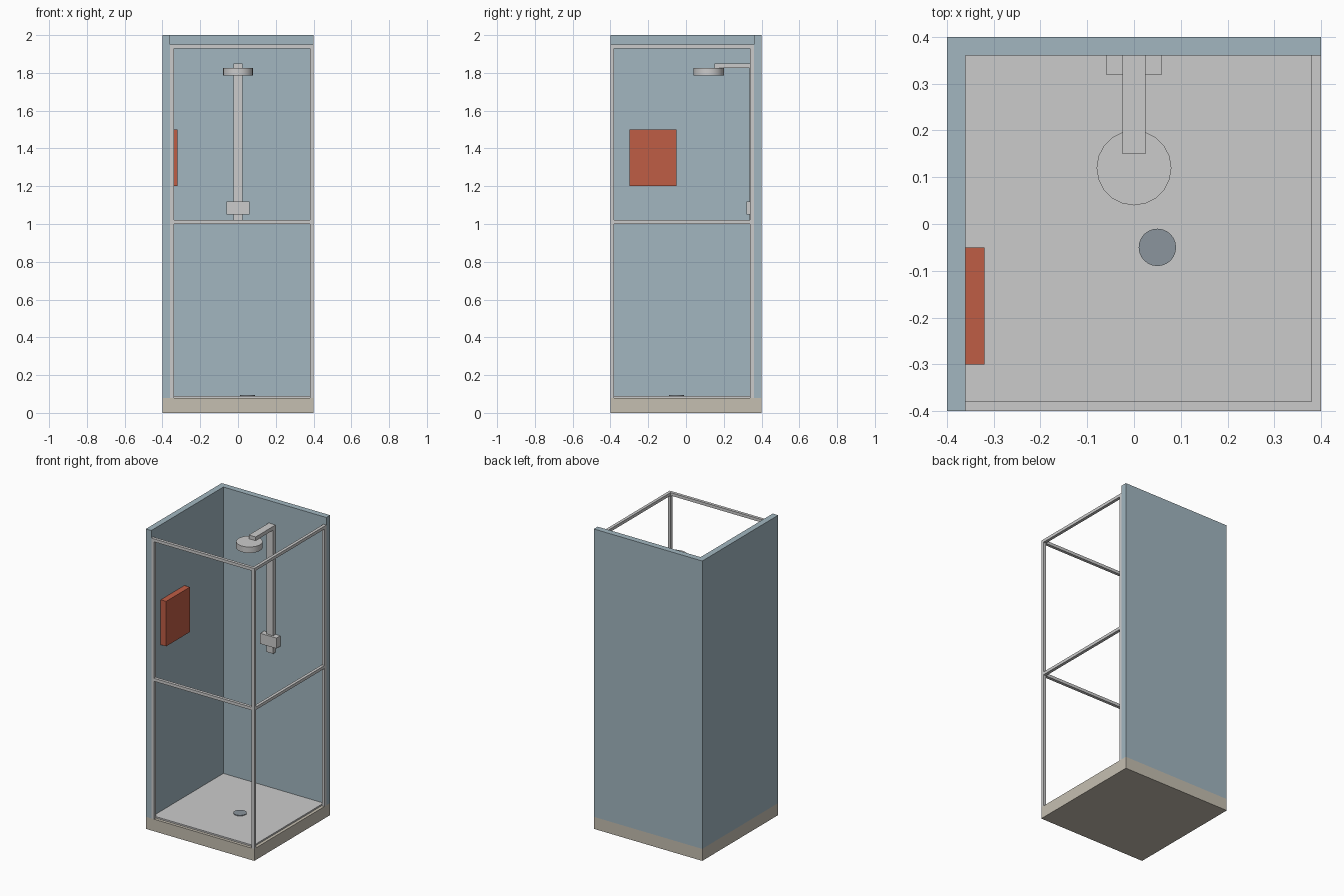
import bpy, bmesh, math
from mathutils import Matrix

if "Cube" in bpy.data.objects:
    bpy.data.objects.remove(bpy.data.objects["Cube"])


def material(name, rgb):
    m = bpy.data.materials.new(name)
    m.diffuse_color = (*rgb, 1)
    m.use_nodes = True
    m.node_tree.nodes["Principled BSDF"].inputs["Base Color"].default_value = m.diffuse_color
    return m


def finish(name, bm, mat=None):
    me = bpy.data.meshes.new(name)
    bm.to_mesh(me)
    bm.free()
    ob = bpy.data.objects.new(name, me)
    bpy.context.collection.objects.link(ob)
    if mat:
        me.materials.append(mat)
    return ob


def box(name, x, y, z, mat=None):
    """Box from its (min, max) range on each axis."""
    bm = bmesh.new()
    bmesh.ops.create_cube(bm, size=1)
    for v in bm.verts:
        v.co = [a + (c + 0.5) * (b - a) for c, (a, b) in zip(v.co, (x, y, z))]
    return finish(name, bm, mat)


def disc(name, cx, cy, r, z, sides, mat=None):
    bm = bmesh.new()
    bmesh.ops.create_cone(bm, cap_ends=True, segments=sides, radius1=r, radius2=r,
                          depth=z[1] - z[0],
                          matrix=Matrix.Translation((cx, cy, sum(z) / 2)))
    ob = finish(name, bm, mat)
    bpy.context.view_layer.objects.active = ob
    ob.select_set(True)
    bpy.ops.object.shade_smooth_by_angle(angle=math.radians(30))
    ob.select_set(False)
    return ob


wall = material("wall_blue", (0.36, 0.47, 0.53))
stone = material("tray_beige", (0.56, 0.52, 0.44))
red = material("panel_red", (0.52, 0.11, 0.06))
drain_mat = material("drain_grey", (0.26, 0.30, 0.34))

# Tray, floor and drain
box("base_tray", (-0.4, 0.4), (-0.4, 0.4), (0, 0.08), stone)
box("floor_panel", (-0.36, 0.38), (-0.38, 0.36), (0.08, 0.09))
disc("drain", 0.05, -0.05, 0.04, (0.09, 0.095), 24, drain_mat)

# Two solid walls
box("left_wall", (-0.4, -0.36), (-0.4, 0.4), (0.08, 2), wall)
box("back_wall", (-0.36, 0.4), (0.36, 0.4), (0.08, 2), wall)

# Open frame: posts and rails on the front and right sides
T = 0.02
for name, x, y in (("front_left_post", -0.36, -0.4),
                   ("front_right_post", 0.38, -0.4),
                   ("back_right_post", 0.38, 0.34)):
    box(name, (x, x + T), (y, y + T), (0.08, 1.95))
for name, z in (("middle", 1.0), ("top", 1.93)):
    box(f"front_{name}_rail", (-0.34, 0.38), (-0.4, -0.38), (z, z + T))
    box(f"right_{name}_rail", (0.38, 0.4), (-0.38, 0.34), (z, z + T))

# Shower column, valve, arm and head
box("riser_pipe", (-0.025, 0.025), (0.335, 0.36), (1.0, 1.825))
box("valve", (-0.06, 0.06), (0.32, 0.36), (1.05, 1.12))
box("shower_arm", (-0.025, 0.025), (0.15, 0.36), (1.825, 1.85))
disc("shower_head", 0, 0.12, 0.08, (1.785, 1.825), 20)

# Red wall panel
box("wall_panel", (-0.36, -0.32), (-0.3, -0.05), (1.2, 1.5), red)
